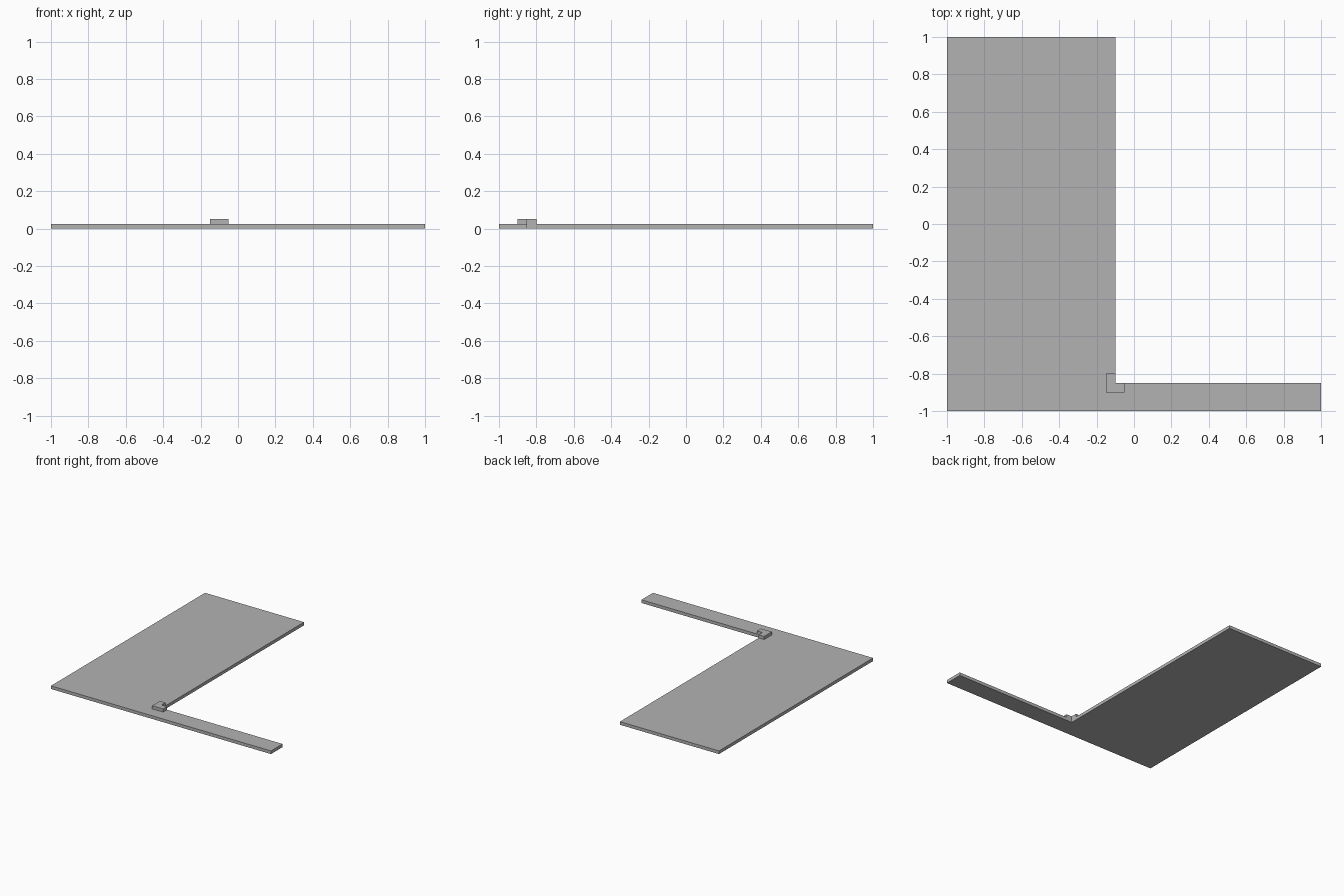
import bpy
import bmesh

cube = bpy.data.objects.get("Cube")
if cube:
    bpy.data.objects.remove(cube, do_unlink=True)

GREY = (0.45, 0.45, 0.45, 1.0)
grey = bpy.data.materials.new("plain grey")
grey.use_nodes = True
grey.diffuse_color = GREY
shader = next(n for n in grey.node_tree.nodes if n.type == 'BSDF_PRINCIPLED')
shader.inputs["Base Color"].default_value = GREY

# Inside corner shared by the slab and the bracket
CORNER_X, CORNER_Y = -0.1, -0.85
THICKNESS = 0.026


def l_plate(name, left, right, front, back, bottom):
    """Flat L-shaped plate, open beyond the shared inside corner."""
    outline = [(left, front), (right, front), (right, CORNER_Y),
               (CORNER_X, CORNER_Y), (CORNER_X, back), (left, back)]
    bm = bmesh.new()
    face = bm.faces.new([bm.verts.new((x, y, bottom)) for x, y in outline])
    top = bmesh.ops.extrude_face_region(bm, geom=[face])["geom"]
    bmesh.ops.translate(bm, vec=(0, 0, THICKNESS),
                        verts=[g for g in top if isinstance(g, bmesh.types.BMVert)])
    bmesh.ops.recalc_face_normals(bm, faces=bm.faces)
    mesh = bpy.data.meshes.new(name)
    bm.to_mesh(mesh)
    bm.free()
    mesh.materials.append(grey)
    obj = bpy.data.objects.new(name, mesh)
    bpy.context.collection.objects.link(obj)
    return obj


# Wide slab with a narrow arm along the front
l_plate("floor_slab", -1, 1, -1, 1, 0)

# Small raised bracket around the inside corner
l_plate("corner_bracket", -0.15, -0.05, -0.9, -0.8, THICKNESS)
